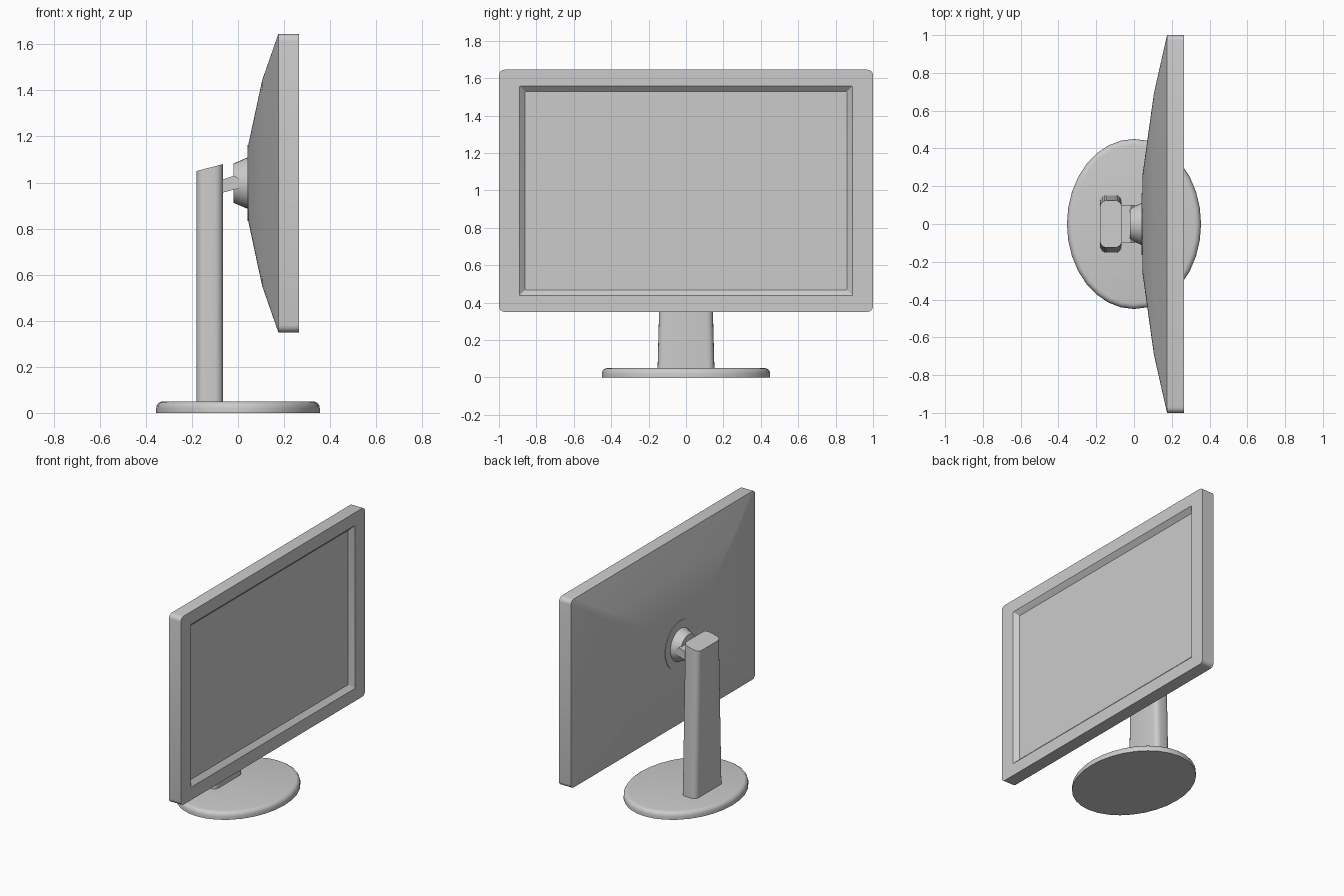
import bpy, bmesh
from math import sin, cos, pi, radians

if "Cube" in bpy.data.objects:
    bpy.data.objects.remove(bpy.data.objects["Cube"])

grey = bpy.data.materials.new("plain grey")
grey.use_nodes = True
colour = (0.6, 0.6, 0.6, 1)
grey.diffuse_color = colour
grey.node_tree.nodes["Principled BSDF"].inputs["Base Color"].default_value = colour

CENTRE = 0.9975  # height of the screen centre


def rounded_rect(a, b, r, steps=4):
    """Outline of a rectangle with half sizes a, b and corner radius r."""
    pts = []
    for k, (sa, sb) in enumerate([(1, 1), (-1, 1), (-1, -1), (1, -1)]):
        for i in range(steps + 1):
            t = (k + i / steps) * pi / 2
            pts.append((sa * (a - r) + r * cos(t), sb * (b - r) + r * sin(t)))
    return pts


def ellipse(a, b, n=32):
    return [(a * cos(2 * pi * i / n), b * sin(2 * pi * i / n)) for i in range(n)]


def loft(name, rings):
    """Skin a list of equal-length rings of 3D points and cap both ends."""
    bm = bmesh.new()
    loops = [[bm.verts.new(p) for p in ring] for ring in rings]
    n = len(loops[0])
    for lo, hi in zip(loops, loops[1:]):
        for i in range(n):
            j = (i + 1) % n
            bm.faces.new((lo[i], lo[j], hi[j], hi[i]))
    bm.faces.new(loops[0][::-1])
    bm.faces.new(loops[-1])
    bmesh.ops.recalc_face_normals(bm, faces=bm.faces[:])
    mesh = bpy.data.meshes.new(name)
    bm.to_mesh(mesh)
    bm.free()
    mesh.materials.append(grey)
    obj = bpy.data.objects.new(name, mesh)
    bpy.context.collection.objects.link(obj)
    bpy.ops.object.select_all(action='DESELECT')
    obj.select_set(True)
    bpy.context.view_layer.objects.active = obj
    bpy.ops.object.shade_smooth_by_angle(angle=radians(32))
    return obj


def along_x(x, outline):
    return [(x, y, CENTRE + z) for y, z in outline]


# Monitor: domed back, straight rim, bezel and recessed screen
sections = [(0.045, 0.26, 0.168, 0.06), (0.105, 0.69, 0.447, 0.04),
            (0.175, 1.0, 0.6475, 0.03), (0.265, 1.0, 0.6475, 0.03),
            (0.265, 0.89, 0.56, 0.004), (0.235, 0.86, 0.53, 0.003)]
loft("monitor", [along_x(x, rounded_rect(a, b, r)) for x, a, b, r in sections])

# Mount: thin plate and tapered hub on the back
loft("mount_plate", [along_x(x, ellipse(0.165, 0.165)) for x in (0.041, 0.05)])
loft("mount_hub", [along_x(x, ellipse(r, r))
                   for x, r in ((-0.02, 0.085), (0.043, 0.112))])

# Arm: short tilted slab between column and hub
profile = [(-0.09, 0.95), (0.005, 0.975), (0.005, 1.015), (-0.015, 1.03), (-0.09, 1.005)]
loft("arm", [[(x, y, z) for x, z in profile] for y in (-0.1, 0.1)])

# Column: tapering in width, with a sloped top
bottom = [(x - 0.1225, y, 0.045) for x, y in rounded_rect(0.0575, 0.152, 0.035)]
top = [(x - 0.1225, y, 1.065 + 0.26 * x) for x, y in rounded_rect(0.0575, 0.125, 0.035)]
loft("column", [bottom, top])

# Base: oval foot with a rounded upper edge
rings = [[(x, y, 0) for x, y in ellipse(0.355, 0.45)]]
for i in range(5):
    t = i / 4 * pi / 2
    inset = 0.03 * (1 - cos(t))
    rings.append([(x, y, 0.02 + 0.03 * sin(t))
                  for x, y in ellipse(0.355 - inset, 0.45 - inset)])
loft("base", rings)
